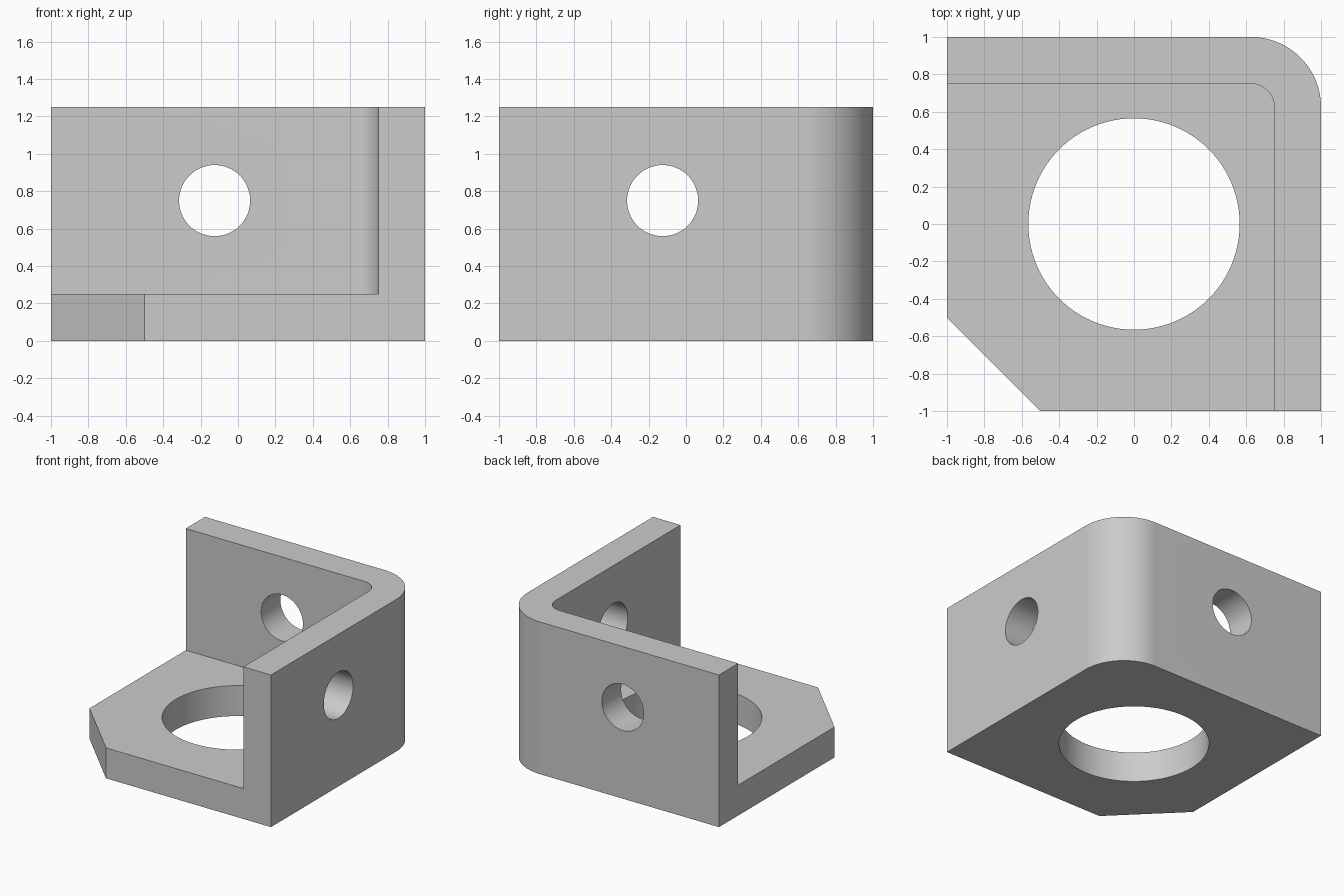
import bpy
import bmesh
from math import cos, sin, pi, radians
from mathutils import Matrix

cube = bpy.data.objects.get("Cube")
if cube:
    bpy.data.objects.remove(cube, do_unlink=True)

HEIGHT, PLATE, WALL = 1.25, 0.25, 0.25
INNER_R, OUTER_R = 0.125, 0.375
HOLE_OFFSET, HOLE_Z, HOLE_R = -0.125, 0.75, 0.19
BORE_R = 0.565

grey = bpy.data.materials.new("plain grey")
grey.use_nodes = True
colour = (0.6, 0.6, 0.6, 1)
grey.diffuse_color = colour
grey.node_tree.nodes["Principled BSDF"].inputs["Base Color"].default_value = colour


def add_object(name, bm):
    bmesh.ops.recalc_face_normals(bm, faces=bm.faces)
    mesh = bpy.data.meshes.new(name)
    bm.to_mesh(mesh)
    bm.free()
    mesh.materials.append(grey)
    obj = bpy.data.objects.new(name, mesh)
    bpy.context.collection.objects.link(obj)
    return obj


def prism(name, outline, z0, z1):
    bm = bmesh.new()
    face = bm.faces.new([bm.verts.new((x, y, z0)) for x, y in outline])
    top = bmesh.ops.extrude_face_region(bm, geom=[face])["geom"]
    verts = [v for v in top if isinstance(v, bmesh.types.BMVert)]
    bmesh.ops.translate(bm, verts=verts, vec=(0, 0, z1 - z0))
    return add_object(name, bm)


def cylinder(name, radius, depth, matrix, segments):
    bm = bmesh.new()
    bmesh.ops.create_cone(bm, cap_ends=True, segments=segments, radius1=radius,
                          radius2=radius, depth=depth, matrix=matrix)
    return add_object(name, bm)


def rounded_corner(edge, radius, steps=24):
    """Quarter arc from the +x side round to the +y side."""
    c = edge - radius
    return [(c + radius * cos(a), c + radius * sin(a))
            for a in (i * pi / 2 / steps for i in range(steps + 1))]


# Solid block: rounded back left corner, chamfered front right corner
bracket = prism("corner_bracket",
                [(-1, -0.5), (-0.5, -1), (1, -1)] + rounded_corner(1, OUTER_R) + [(-1, 1)],
                0, HEIGHT)

# Cutters: the open inside, the big bore and one hole through each wall
cutters = [
    prism("inside_cutter", [(-2, -2), (1 - WALL, -2)]
          + rounded_corner(1 - WALL, INNER_R) + [(-2, 1 - WALL)], PLATE, 2),
    cylinder("bore_cutter", BORE_R, 1, Matrix.Translation((0, 0, 0)), 96),
    cylinder("back_hole_cutter", HOLE_R, 1,
             Matrix.Translation((HOLE_OFFSET, 1, HOLE_Z)) @ Matrix.Rotation(pi / 2, 4, "X"), 64),
    cylinder("side_hole_cutter", HOLE_R, 1,
             Matrix.Translation((1, HOLE_OFFSET, HOLE_Z)) @ Matrix.Rotation(pi / 2, 4, "Y"), 64),
]

bpy.ops.object.select_all(action="DESELECT")
bracket.select_set(True)
bpy.context.view_layer.objects.active = bracket
for cutter in cutters:
    cutter.hide_render = True
    mod = bracket.modifiers.new(cutter.name, "BOOLEAN")
    mod.operation = "DIFFERENCE"
    mod.solver = "EXACT"
    mod.object = cutter
    bpy.ops.object.modifier_apply(modifier=mod.name)
    bpy.data.objects.remove(cutter, do_unlink=True)

bpy.ops.object.shade_smooth_by_angle(angle=radians(30))
